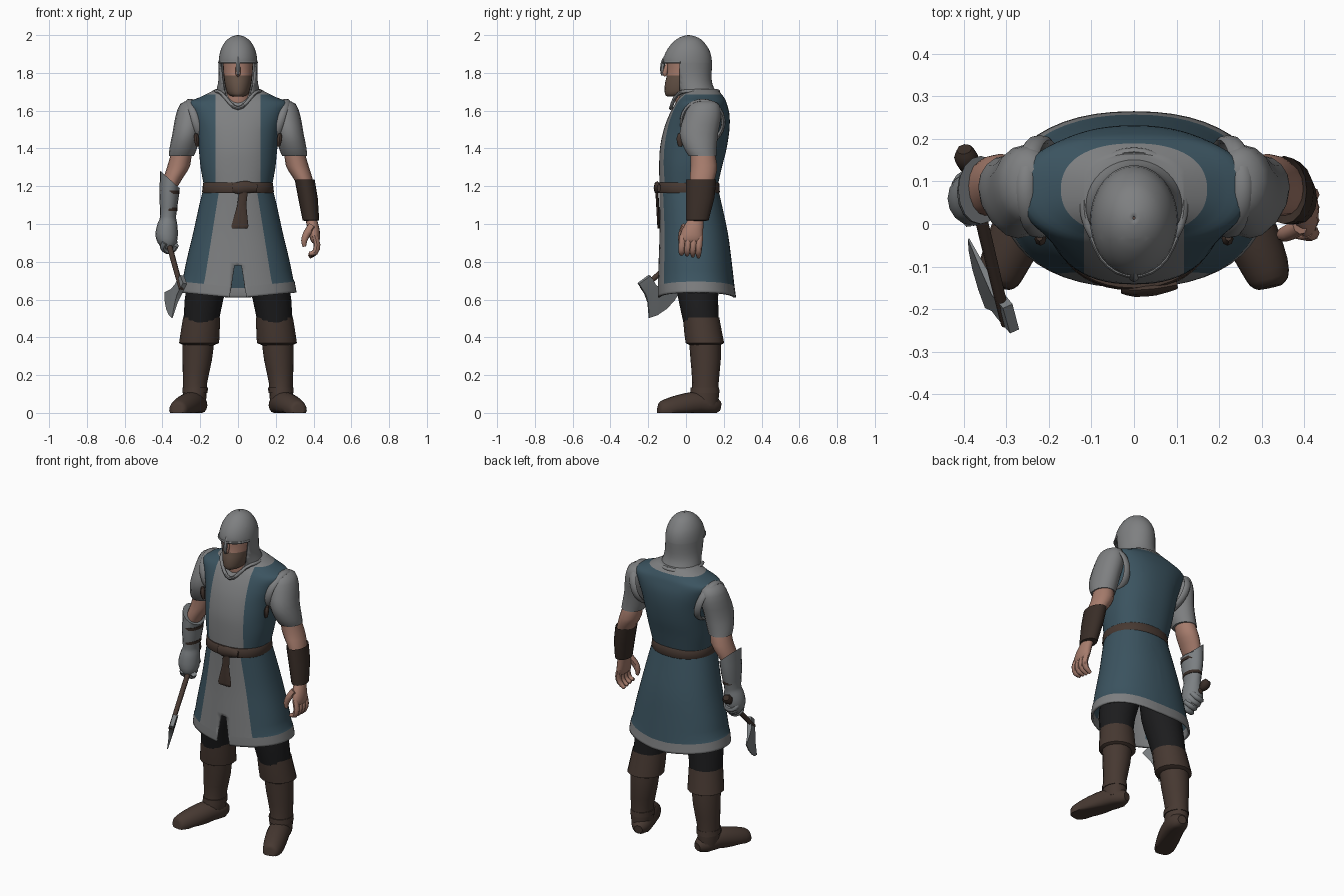
import bpy, bmesh
from math import sin, cos, pi, radians, copysign
from mathutils import Vector

cube = bpy.data.objects.get("Cube")
if cube:
    bpy.data.objects.remove(cube, do_unlink=True)


def material(name, r, g, b):
    m = bpy.data.materials.new(name)
    m.use_nodes = True
    m.diffuse_color = (r, g, b, 1)
    m.node_tree.nodes["Principled BSDF"].inputs["Base Color"].default_value = (r, g, b, 1)
    return m


GRAY = material("gray cloth", .21, .215, .22)
BLUE = material("blue cloth", .044, .088, .117)
STEEL = material("steel", .2, .215, .225)
SKIN = material("skin", .38, .2, .15)
BEARD = material("beard brown", .13, .085, .062)
BOOT = material("boot leather", .062, .04, .031)
DARK = material("dark leather", .04, .026, .02)
PANTS = material("black trousers", .012, .012, .013)


def finish(bm, name, mats, rule=None, angle=45, thick=0):
    """Turn a bmesh into a shaded object, colouring faces by a rule."""
    if rule:
        for f in bm.faces:
            f.material_index = rule(f.calc_center_median())
    me = bpy.data.meshes.new(name)
    bm.to_mesh(me)
    bm.free()
    ob = bpy.data.objects.new(name, me)
    bpy.context.collection.objects.link(ob)
    for m in mats:
        me.materials.append(m)
    bpy.ops.object.select_all(action='DESELECT')
    ob.select_set(True)
    bpy.context.view_layer.objects.active = ob
    bpy.ops.object.shade_smooth_by_angle(angle=radians(angle))
    if thick:
        mod = ob.modifiers.new("thickness", 'SOLIDIFY')
        mod.thickness = thick


def refine(rows, k):
    """Catmull-Rom interpolation between rows of numbers."""
    out = []
    for i in range(len(rows) - 1):
        p, q, r, s = rows[max(i - 1, 0)], rows[i], rows[i + 1], rows[min(i + 2, len(rows) - 1)]
        for j in range(k):
            t = j / k
            out.append([b + t / 2 * (c - a + t * (2 * a - 5 * b + 4 * c - d + t * (3 * (b - c) + d - a)))
                        for a, b, c, d in zip(p, q, r, s)])
    return out + [list(rows[-1])]


def skin_rings(rings, caps=True, loop=False):
    bm = bmesh.new()
    vs = [[bm.verts.new(p) for p in ring] for ring in rings]
    n = len(vs[0])
    pairs = list(zip(vs, vs[1:])) + ([(vs[-1], vs[0])] if loop else [])
    for a, b in pairs:
        for i in range(n):
            bm.faces.new((a[i], a[(i + 1) % n], b[(i + 1) % n], b[i]))
    if caps and not loop:
        bm.faces.new(vs[0])
        bm.faces.new(vs[-1])
    bmesh.ops.recalc_face_normals(bm, faces=bm.faces)
    return bm


def loft(rows, s=1, n=16, k=2, caps=True, power=1):
    """Stack of level ellipses (squarer below power 1); rows are x, y, z, x radius, y radius."""
    def bend(c):
        return copysign(abs(c) ** power, c)
    turns = [2 * pi * i / n for i in range(n)]
    return skin_rings([[(s * (x + rx * bend(cos(a))), y + ry * bend(sin(a)), z) for a in turns]
                       for x, y, z, rx, ry in refine(rows, k)], caps)


def spans(rows):
    """Rows of height, half width, front, back turned into ellipse rows."""
    return [(0, (f + b) / 2, z, w, (b - f) / 2) for z, w, f, b in rows]


def tube(rows, s=1, n=10, k=2, loop=False, flat=1, ref=None):
    """Round tube along a path, each row is x, y, z, radius."""
    rows = rows if loop else refine(rows, k)
    pts = [Vector((s * r[0], r[1], r[2])) for r in rows]
    last = len(pts) - 1
    whole = (pts[-1] - pts[0]).normalized()
    ref = Vector(ref or ((1, 0, 0) if abs(whole.z) > .6 else (0, 0, 1)))
    rings = []
    for i, p in enumerate(pts):
        ahead = pts[(i + 1) % len(pts)] if loop else pts[min(i + 1, last)]
        back = pts[i - 1] if loop else pts[max(i - 1, 0)]
        t = (ahead - back).normalized()
        u = t.cross(ref).normalized()
        v = t.cross(u)
        rings.append([p + rows[i][3] * (u * cos(2 * pi * j / n) + flat * v * sin(2 * pi * j / n))
                      for j in range(n)])
    return skin_rings(rings, loop=loop)


def cut(bm, co, no):
    bmesh.ops.bisect_plane(bm, geom=bm.verts[:] + bm.edges[:] + bm.faces[:], plane_co=co, plane_no=no)


def remove(bm, test):
    bmesh.ops.delete(bm, geom=[f for f in bm.faces if test(f.calc_center_median())], context='FACES')


circle = [2 * pi * i / 32 for i in range(32)]

# Tabard: upper half with pale front panel and neck yoke
bm = loft(spans([(1.19, .178, -.14, .165), (1.3, .198, -.142, .19), (1.4, .208, -.138, .215),
                 (1.5, .222, -.118, .23), (1.58, .248, -.088, .23), (1.64, .27, -.055, .215),
                 (1.672, .2, -.035, .2), (1.715, .115, -.01, .165)]), n=64, k=4, power=.87)
for s in (-1, 1):
    cut(bm, (s * .118, 0, 0), (1, 0, 0))
cut(bm, (0, 0, 1.686), (0, 0, 1))
finish(bm, "tabard_top", [BLUE, GRAY],
       lambda c: int((abs(c.x) < .118 and c.y < .03) or c.z > 1.686))

# Tabard: skirt with front slit, panel and a hem that rises at the sides
bm = loft(spans([(1.21, .178, -.142, .165), (1.1, .205, -.14, .19), (.95, .238, -.14, .222),
                 (.8, .274, -.145, .242), (.67, .3, -.15, .257), (.612, .31, -.15, .265)]),
          n=48, k=3, caps=False, power=.9)
cut(bm, (0, 0, .67), (0, 0, 1))
cut(bm, (0, 0, .78), (0, 0, 1))
for s in (-1, 1):
    cut(bm, (s * .1, 0, 1.18), (s, 0, .16))
    cut(bm, (s * .018, 0, .78), (s, 0, .16))
remove(bm, lambda c: c.y < 0 and c.z < .78 and abs(c.x) < .018 + (.78 - c.z) * .16)
for f in bm.faces:
    c = f.calc_center_median()
    f.material_index = int(c.z < .67 or (c.y < 0 and abs(c.x) < .1 + (1.18 - c.z) * .16))
for v in bm.verts:
    if v.co.z < .7:
        v.co.z += .1 * max(0, abs(v.co.x) - .05)
finish(bm, "tabard_skirt", [BLUE, GRAY], thick=.012)

# Neckline edge dipping to a point in front
finish(tube([(.118 * cos(a), .045 + .125 * sin(a), 1.703 - .09 * max(0, -sin(a)) ** 5, .01) for a in circle],
            n=8, loop=True, ref=(0, 0, 1)), "neckline", [GRAY])

# Belt, knot and hanging ends
belt = spans([(1.165, .187, -.153, .176), (1.17, .19, -.156, .179),
              (1.215, .185, -.154, .176), (1.22, .181, -.15, .172)])
finish(loft(belt, n=40, k=1, power=.9), "belt", [BOOT])
finish(tube([(-.03, -.153, 1.19, .01), (0, -.155, 1.19, .016), (.05, -.152, 1.195, .016),
             (.1, -.143, 1.19, .01)], flat=2, n=8), "belt_knot", [BOOT])
for name, end in (("belt_strap", -.005), ("belt_strap_under", .025)):
    bm = loft([(.03, -.155, 1.18, .022, .008), (.02, -.15, 1.1, .024, .008),
               (end, -.145, .99, .03, .007), (end, -.145, .975, .02, .005)], n=8)
    finish(bm, name, [BOOT])

# Head: neck, face with beard, nose
finish(loft([(0, .02, 1.6, .075, .07), (0, .01, 1.7, .065, .07), (0, .02, 1.74, .06, .06)]), "neck", [SKIN])
bm = loft(spans([(1.675, .03, -.1, .02), (1.69, .055, -.112, .06), (1.74, .07, -.112, .08),
                 (1.8, .077, -.1, .09), (1.88, .082, -.1, .1)]), n=24, k=3)
cut(bm, (0, 0, 1.785), (0, 0, 1))
finish(bm, "face", [SKIN, BEARD], lambda c: int(c.z < 1.785))
finish(tube([(0, -.095, 1.85, .01), (0, -.112, 1.8, .015), (0, -.105, 1.785, .008)]), "nose", [SKIN])

# Helmet and hood with an open face
bm = loft(spans([(1.66, .118, -.05, .165), (1.7, .116, -.06, .158), (1.74, .107, -.075, .14),
                 (1.79, .102, -.1, .135), (1.855, .103, -.122, .138), (1.91, .095, -.107, .128),
                 (1.95, .078, -.08, .105), (1.978, .055, -.05, .08), (1.994, .028, -.018, .045),
                 (2, .003, .01, .018)]), n=40, k=2, caps=False)
cut(bm, (0, 0, 1.852), (0, 0, 1))
cut(bm, (0, -.035, 0), (0, 1, 0))
remove(bm, lambda c: c.z < 1.852 and c.y < -.035)
finish(bm, "helmet_hood", [GRAY], angle=60, thick=.01)
finish(tube([(0, -.112, 1.885, .006), (0, -.121, 1.855, .012), (0, -.126, 1.815, .011),
             (0, -.126, 1.785, .005)], n=6), "nose_guard", [GRAY])
brow = [(.1, -.03), (.075, -.08), (.04, -.111), (0, -.122)]
for s, side in ((1, "left_"), (-1, "right_")):
    finish(tube([(x, y, 1.855, .007) for x, y in brow], s, n=6), side + "helmet_brow", [GRAY])

    # Armhole trim, side lacing and sleeve
    trim = [(.222 + .032 * sin(a), .088 + .11 * cos(a), 1.54 + .112 * sin(a), .011) for a in circle]
    finish(tube(trim, s, n=8, loop=True, flat=2, ref=(1, 0, 0)), side + "armhole_trim", [GRAY])
    finish(loft([(.215, -.03, 1.41, .008, .01), (.22, -.035, 1.45, .014, .016),
                 (.222, -.03, 1.48, .008, .01)], s, n=8), side + "side_lacing", [BOOT])
    finish(loft([(.24, .1, 1.655, .02, .03), (.25, .098, 1.635, .056, .076), (.257, .088, 1.57, .074, .098),
                 (.272, .068, 1.48, .075, .102), (.29, .076, 1.4, .073, .086),
                 (.3, .088, 1.36, .066, .073)], s), side + "sleeve", [GRAY])
    finish(loft([(.295, .085, 1.4, .052, .062), (.313, .095, 1.31, .06, .07), (.34, .088, 1.25, .052, .068),
                 (.36, .08, 1.2, .042, .06)], s), side + "arm", [SKIN])

    # Legs and boots
    finish(loft([(.1, .07, .95, .1, .11), (.15, .06, .72, .11, .115), (.18, .065, .6, .102, .105),
                 (.2, .085, .44, .09, .09)], s), side + "trouser_leg", [PANTS])
    finish(loft([(.192, .08, .49, .085, .085), (.193, .08, .505, .098, .096), (.2, .09, .43, .103, .1),
                 (.206, .1, .37, .106, .102), (.208, .1, .358, .08, .08)], s, k=1), side + "boot_cuff", [BOOT])
    finish(loft([(.21, .1, .38, .084, .084), (.216, .104, .28, .078, .08), (.227, .103, .16, .064, .07),
                 (.228, .1, .09, .062, .074), (.23, .1, .04, .055, .07)], s), side + "boot_shaft", [BOOT])
    bm = tube([(.203, .18, .035, .025), (.214, .14, .04, .054), (.24, .06, .05, .063),
               (.278, -.03, .034, .063), (.308, -.1, .018, .056), (.317, -.135, .012, .046),
               (.32, -.148, .012, .03)], s, n=18)
    for v in bm.verts:
        v.co.z = max(v.co.z, 0)
    finish(bm, side + "boot_foot", [BOOT])
    finish(loft([(.228, .1, .105, .067, .078), (.226, .1, .135, .067, .075)], s, k=1),
           side + "ankle_strap", [BOOT])

# Left forearm: leather bracer and relaxed bare hand
finish(loft([(.352, .08, 1.215, .04, .06), (.353, .08, 1.235, .053, .08), (.37, .075, 1.14, .052, .076),
             (.386, .06, 1.02, .044, .06), (.386, .06, 1.015, .03, .04)], k=1), "left_bracer", [DARK])
finish(loft([(.387, .055, 1.03, .03, .04), (.4, .035, .97, .032, .056), (.408, .028, .92, .026, .062),
             (.408, .026, .9, .015, .05)]), "left_palm", [SKIN])
for i in range(4):
    y = .074 - .03 * i
    finish(tube([(.405, y, .94, .017), (.418, y - .005, .89, .018), (.408, y - .008, .85, .016),
                 (.376, y - .008, .825 + .006 * i, .01)], n=8), "left_finger_%d" % (i + 1), [SKIN])
finish(tube([(.39, -.005, .99, .02), (.365, -.02, .95, .02), (.35, -.025, .91, .016),
             (.352, -.025, .88, .009)], n=8), "left_thumb", [SKIN])

# Right forearm: steel gauntlet with a raised outer flare, and straps
bm = loft([(.36, .08, 1.235, .053, .08), (.365, .075, 1.14, .051, .075), (.37, .07, 1.04, .042, .058),
           (.373, .065, 1.01, .05, .06), (.378, .06, .95, .06, .064), (.375, .055, .9, .05, .056),
           (.37, .05, .868, .024, .03)], -1)
for v in bm.verts:
    if v.co.z > 1.23:
        v.co.z += .9 * (-.36 - v.co.x)
finish(bm, "right_gauntlet", [STEEL], angle=35)
for z in (1.07, 1.16):
    x = .366 - (z - 1.07) * .05
    grow = (z - 1.07) * .08
    finish(loft([(x, .073, z, .045 + grow, .065 + grow), (x, .073, z + .018, .046 + grow, .066 + grow)],
                -1, k=1), "gauntlet_strap", [DARK])

# Axe: shaft, pommel and gripping fingers
butt, tip = Vector((-.395, .16, 1)), Vector((-.3, -.235, .655))
along = (tip - butt).normalized()
out = Vector((-.43, .61, -.67))
out = (out - along * out.dot(along)).normalized()
across = along.cross(out)
finish(tube([(*butt, .015), (*butt.lerp(tip, .5), .015), (*tip, .013)], n=8), "axe_shaft", [BOOT])
finish(tube([(*butt.lerp(tip, t), r) for t, r in ((-.04, .018), (0, .028), (.05, .025), (.08, .014))],
            n=8), "axe_pommel", [DARK])
for i in range(4):
    c = butt.lerp(tip, .17 + .055 * i)
    arc = [(*(c + .036 * (out * cos(a) + across * sin(a))), .016) for a in (-2, -1, 0, 1, 2)]
    finish(tube(arc, n=8, ref=along), "gauntlet_finger_%d" % (i + 1), [STEEL])

# Axe head: thick at the shaft, thin along the curved edge
centre = Vector((-.305, -.2, .68))
outline = [(-.035, -.035), (.04, -.042), (.045, .03), (.06, .08), (.105, .15), (.06, .17),
           (0, .178), (-.06, .172), (-.11, .155), (-.055, .085), (-.03, .03)]
bm = bmesh.new()
sheets = []
for d in (-1, 1):
    sheets.append([bm.verts.new(centre + along * u + out * v + across * d * max(.002, .016 - .1 * abs(v)))
                   for u, v in outline])
    bm.faces.new(sheets[-1])
n = len(outline)
for i in range(n):
    j = (i + 1) % n
    bm.faces.new((sheets[0][i], sheets[0][j], sheets[1][j], sheets[1][i]))
bmesh.ops.triangulate(bm, faces=[f for f in bm.faces if len(f.verts) > 4])
bmesh.ops.recalc_face_normals(bm, faces=bm.faces)
finish(bm, "axe_head", [STEEL], angle=20)
